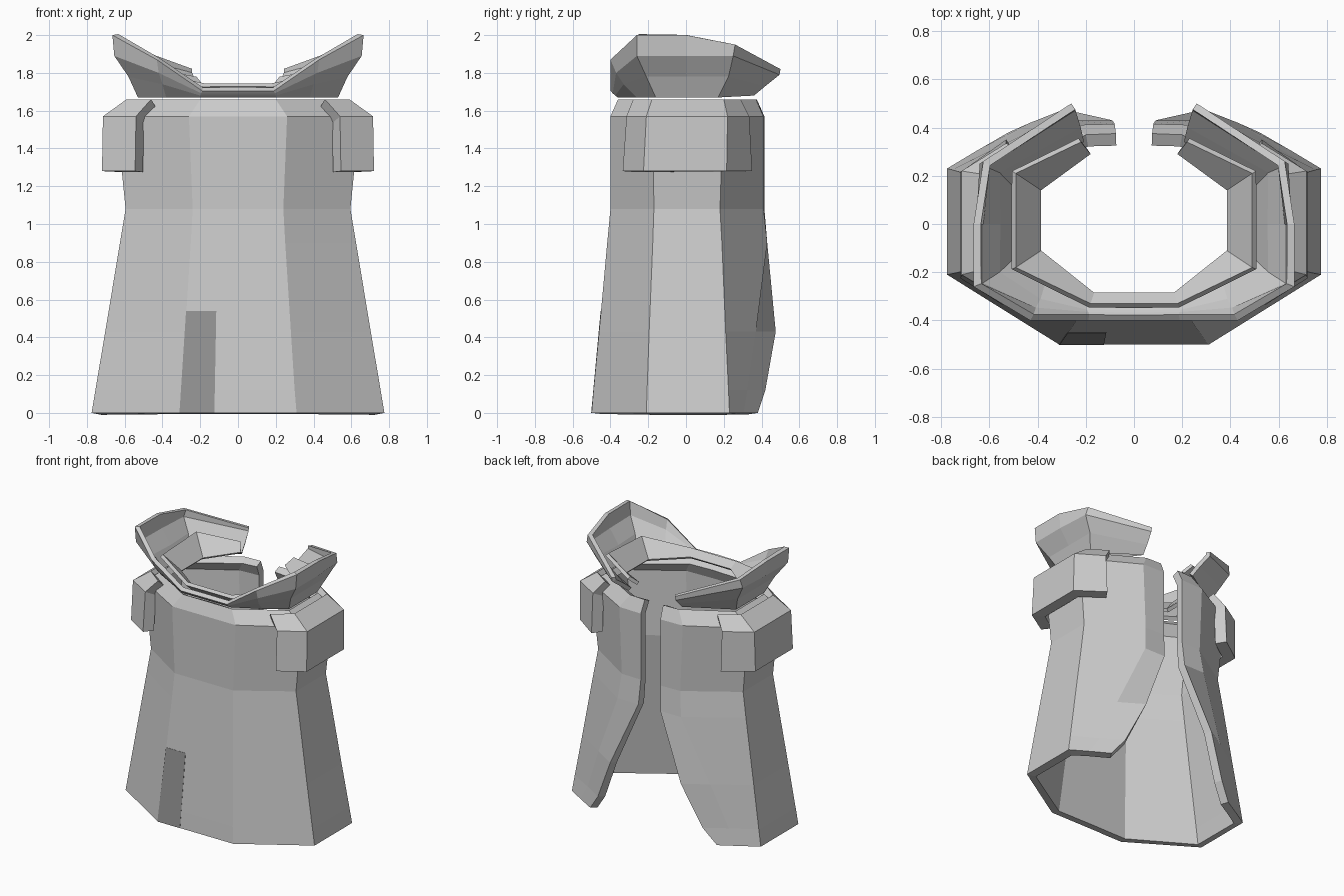
import bpy, bmesh


def shell(name, cols, thick, mirror=True, offset=-1):
    """Skin columns of points into a sheet facing away from the axis, mirror it, thicken it."""
    bm = bmesh.new()
    grid = [[bm.verts.new(p) for p in c] for c in cols]
    for a, b in zip(grid, grid[1:]):
        for i in range(len(a) - 1):
            bm.faces.new((a[i], b[i], b[i + 1], a[i + 1]))
    bm.normal_update()
    out = 0
    for f in bm.faces:
        c = f.calc_center_median()
        out += (f.normal.x * c.x + f.normal.y * c.y) * f.calc_area()
    if out < 0:
        bmesh.ops.reverse_faces(bm, faces=bm.faces[:])
    me = bpy.data.meshes.new(name)
    bm.to_mesh(me)
    bm.free()
    ob = bpy.data.objects.new(name, me)
    bpy.context.collection.objects.link(ob)
    if mirror:
        m = ob.modifiers.new("mirror", 'MIRROR')
        m.use_clip = True
    s = ob.modifiers.new("thickness", 'SOLIDIFY')
    s.thickness = thick
    s.offset = offset
    s.use_even_offset = True
    return ob


# Cape body, half rings: z, front corner, side x, side y front/back, back corner, back opening edge
rings = [
    (0.00, .31, -.50, .775, -.21, .23, .65, .305, .52, .38),
    (0.12, .30, -.49, .755, -.206, .225, .58, .325, .43, .42),
    (0.43, .28, -.46, .703, -.195, .21, .46, .37, .29, .475),
    (0.90, .25, -.417, .625, -.176, .19, .26, .43, .09, .43),
    (1.08, .24, -.40, .595, -.17, .18, .24, .41, .08, .415),
    (1.57, .26, -.40, .644, -.175, .195, .26, .41, .08, .415),
    (1.66, .20, -.36, .53, -.16, .18, .20, .37, .075, .375),
]
cols = [[] for _ in range(6)]
for z, fx, fy, sx, s0, s1, bx, by, ex, ey in rings:
    ring = [(0, fy), (fx, fy), (sx, s0), (sx, s1), (bx, by), (ex, ey)]
    for c, (x, y) in zip(cols, ring):
        c.append((x, y, z))
shell("cape_body", cols, .055)

# Shoulder pads wrapping each side: z and four outline points
pad_rows = [
    (1.28, (.545, -.335), (.72, -.225), (.72, .215), (.53, .35)),
    (1.57, (.54, -.315), (.715, -.21), (.715, .22), (.53, .335)),
    (1.66, (.46, -.28), (.59, -.18), (.59, .20), (.46, .29)),
]
shell("shoulder_pad",
      [[(*r[k], r[0]) for r in pad_rows] for k in range(1, 5)], .08)

# Outer collar with raised wings, columns from front centre to back tip
collar = [
    [(0, -.36, 1.67), (0, -.375, 1.68), (0, -.388, 1.692), (0, -.40, 1.705)],
    [(.20, -.36, 1.67), (.20, -.375, 1.68), (.195, -.388, 1.692), (.19, -.40, 1.705)],
    [(.38, -.26, 1.67), (.40, -.33, 1.74), (.42, -.37, 1.80), (.43, -.40, 1.87)],
    [(.53, -.16, 1.67), (.58, -.21, 1.78), (.655, -.26, 1.89), (.665, -.26, 2.0)],
    [(.53, 0, 1.67), (.58, 0, 1.78), (.655, 0, 1.89), (.665, 0, 2.0)],
    [(.53, .17, 1.67), (.58, .225, 1.78), (.64, .25, 1.89), (.625, .26, 1.95)],
    [(.22, .36, 1.68), (.235, .42, 1.73), (.26, .495, 1.79), (.26, .50, 1.82)],
]
shell("outer_collar", collar, .03)

# Inner neck band, flaring upward
band = [
    [(0, -.285, 1.70), (0, -.33, 1.745)],
    [(.165, -.285, 1.70), (.18, -.33, 1.745)],
    [(.385, -.11, 1.69), (.49, -.18, 1.81)],
    [(.385, .14, 1.69), (.49, .21, 1.83)],
    [(.18, .29, 1.73), (.22, .34, 1.78)],
]
shell("inner_neck_band", band, .025, offset=1)

# Dark flush patch at the front hem
patch = shell("hem_patch", [[(-.31, -.502, 0), (-.275, -.452, .54)],
                            [(-.125, -.502, 0), (-.115, -.452, .54)]], .004, mirror=False)
mat = bpy.data.materials.new("dark_grey")
mat.diffuse_color = (.3, .3, .3, 1)
patch.data.materials.append(mat)
